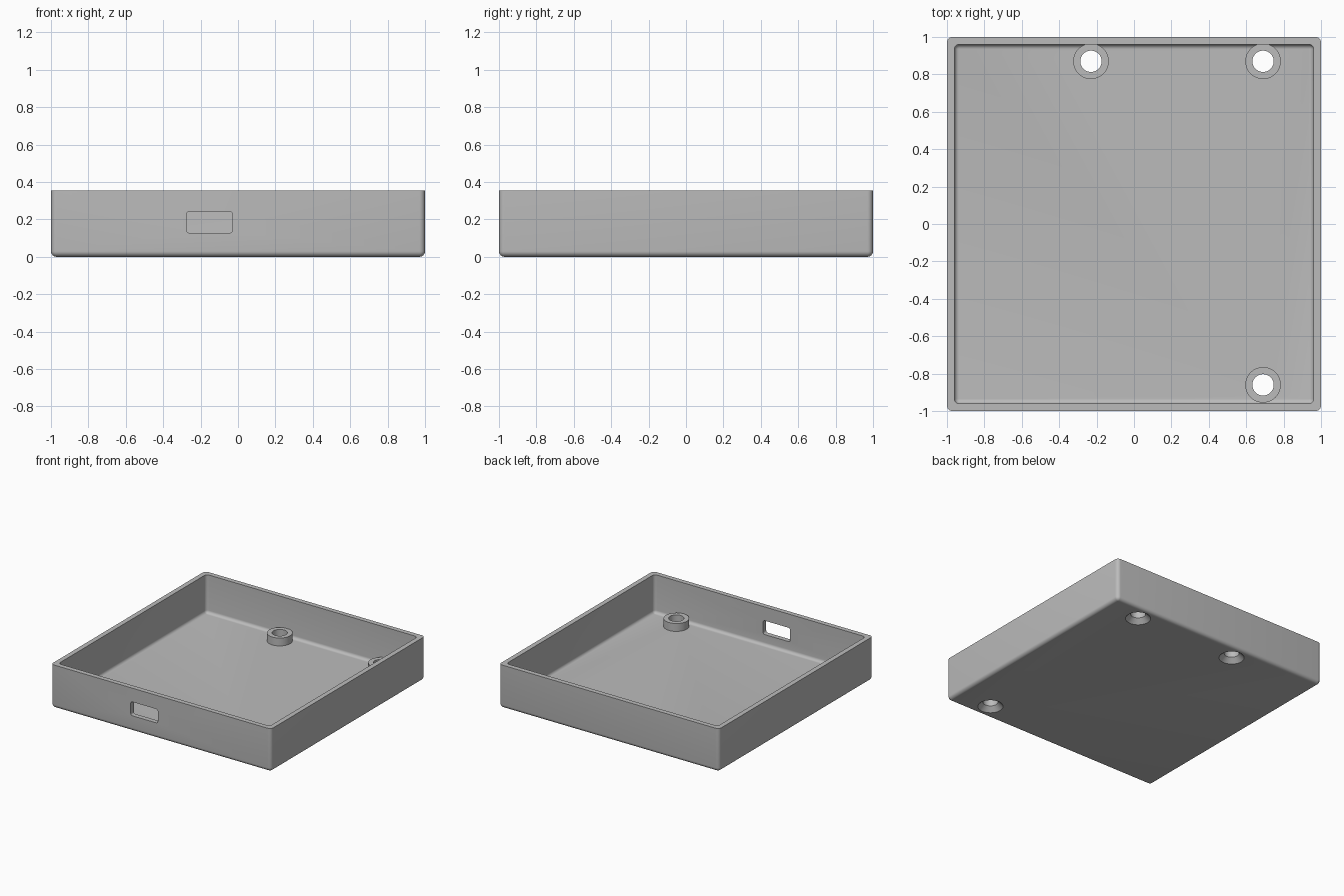
import bpy, bmesh, math
from mathutils import Matrix

if "Cube" in bpy.data.objects:
    bpy.data.objects.remove(bpy.data.objects["Cube"])

HEIGHT, WALL, FLOOR, FILLET = 0.355, 0.04, 0.04, 0.03
BOSS_TOP, BOSS_R, HOLE_R = 0.105, 0.095, 0.057
MOUNTS = [(-0.23, 0.87), (0.69, 0.87), (0.69, -0.86)]
STEPS = 6

grey = bpy.data.materials.new("matte_grey")
grey.use_nodes = True
COLOUR = (0.5, 0.5, 0.5, 1)
grey.diffuse_color = COLOUR
grey.node_tree.nodes["Principled BSDF"].inputs["Base Color"].default_value = COLOUR


def rounded_rect(hx, hy, r):
    """Outline of a rectangle with rounded corners, anticlockwise."""
    pts = []
    for k, (sx, sy) in enumerate([(1, 1), (-1, 1), (-1, -1), (1, -1)]):
        for i in range(STEPS + 1):
            a = (k + i / STEPS) * math.pi / 2
            pts.append((sx * (hx - r) + r * math.cos(a), sy * (hy - r) + r * math.sin(a)))
    return pts


def circle(r, n=64):
    return [(r * math.cos(2 * math.pi * i / n), r * math.sin(2 * math.pi * i / n)) for i in range(n)]


def loft(name, rings, cap=True, closed=False, matrix=Matrix()):
    """Skin a stack of (outline, z) rings into one mesh."""
    bm = bmesh.new()
    loops = [[bm.verts.new((x, y, z)) for x, y in pts] for pts, z in rings]
    n = len(loops[0])
    pairs = list(zip(loops, loops[1:]))
    if closed:
        pairs.append((loops[-1], loops[0]))
    for a, b in pairs:
        for i in range(n):
            j = (i + 1) % n
            bm.faces.new((a[i], a[j], b[j], b[i]))
    if cap:
        bm.faces.new(loops[0][::-1])
        bm.faces.new(loops[-1])
    bmesh.ops.remove_doubles(bm, verts=bm.verts, dist=1e-5)
    bmesh.ops.recalc_face_normals(bm, faces=bm.faces)
    bm.transform(matrix)
    mesh = bpy.data.meshes.new(name)
    bm.to_mesh(mesh)
    bm.free()
    mesh.materials.append(grey)
    obj = bpy.data.objects.new(name, mesh)
    bpy.context.collection.objects.link(obj)
    return obj


def activate(obj):
    bpy.ops.object.select_all(action='DESELECT')
    obj.select_set(True)
    bpy.context.view_layer.objects.active = obj


def cut(target, cutter):
    mod = target.modifiers.new("cut", 'BOOLEAN')
    mod.operation, mod.solver, mod.object = 'DIFFERENCE', 'EXACT', cutter
    activate(target)
    bpy.ops.object.modifier_apply(modifier=mod.name)
    bpy.data.objects.remove(cutter)


# Tray: rounded underside, outer wall, rim, inner wall, filleted floor
def fillet(size, base):
    arc = [i / STEPS * math.pi / 2 for i in range(STEPS + 1)]
    return [(size * (1 - math.sin(a)), base + size * (1 - math.cos(a))) for a in arc]


def tray_ring(half, inset, z, r):
    return rounded_rect(half - inset, half - inset, max(r - inset, 0)), z


INNER = 0.025
rings = [tray_ring(1, d, z, FILLET) for d, z in fillet(FILLET, 0)]
rings.append(tray_ring(1, 0, HEIGHT, FILLET))
rings.append(tray_ring(1 - WALL, 0, HEIGHT, INNER))
rings += [tray_ring(1 - WALL, d, z, INNER) for d, z in reversed(fillet(INNER, FLOOR))]
tray = loft("tray", rings)

# Port opening through the front wall
port = Matrix.Translation((-0.152, -0.98, 0.185)) @ Matrix.Rotation(math.pi / 2, 4, 'X')
outline = rounded_rect(0.123, 0.057, 0.016)
cut(tray, loft("port_cutter", [(outline, -0.1), (outline, 0.1)], matrix=port))

# Countersunk screw holes with raised bosses
parts = [tray]
for k, (x, y) in enumerate(MOUNTS):
    place = Matrix.Translation((x, y, 0))
    sink = BOSS_R - HOLE_R
    cut(tray, loft("hole_cutter", [(circle(BOSS_R + 0.02), -0.02), (circle(HOLE_R), sink),
                                   (circle(HOLE_R), 0.2)], matrix=place))
    # the boss is an open-bottomed ring standing on the floor
    parts.append(loft(f"screw_boss_{k + 1}", [(circle(BOSS_R), FLOOR), (circle(BOSS_R), BOSS_TOP),
                                              (circle(HOLE_R), BOSS_TOP), (circle(HOLE_R), FLOOR)],
                      cap=False, closed=True, matrix=place))

for obj in parts:
    activate(obj)
    bpy.ops.object.shade_smooth_by_angle(angle=math.radians(30))
